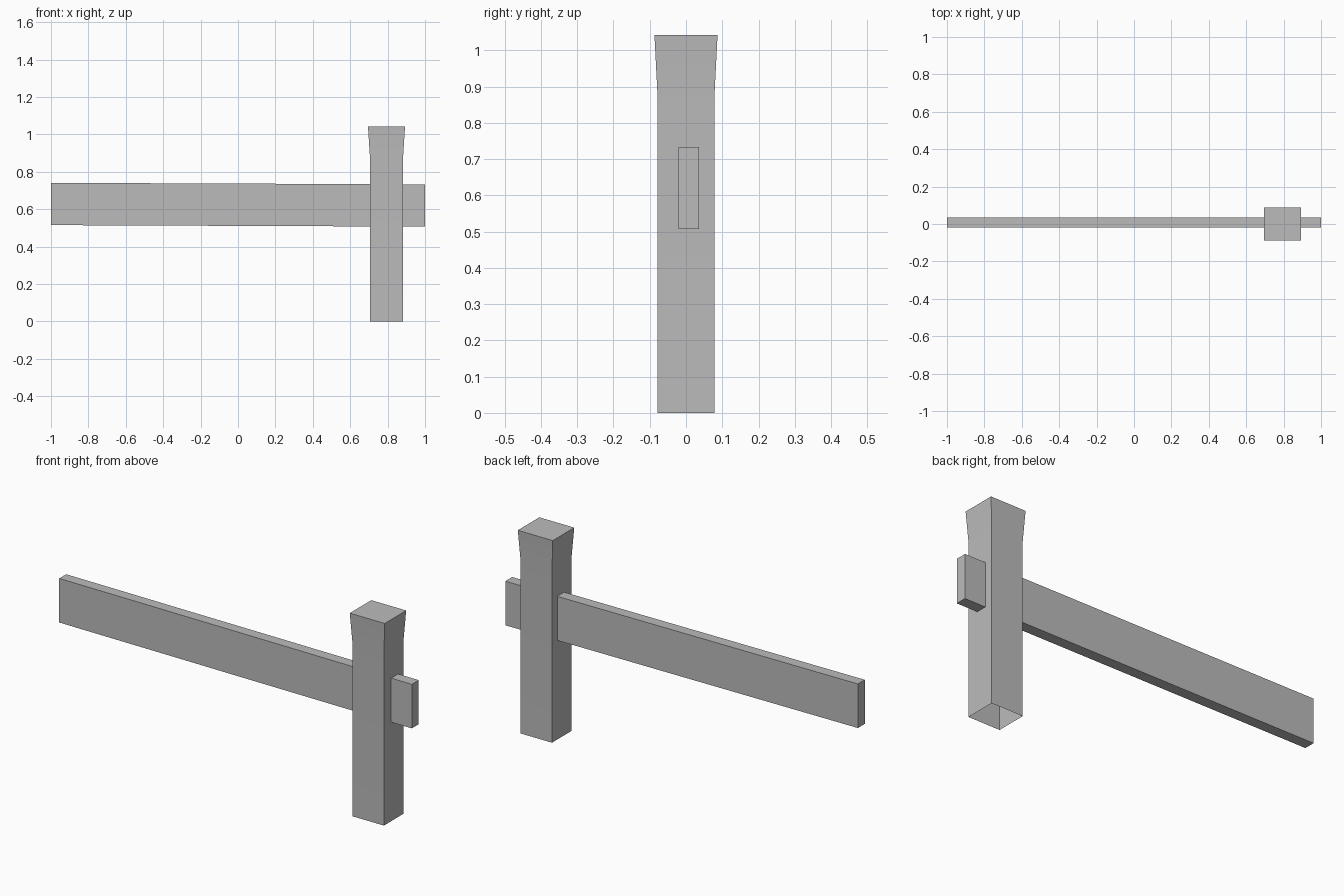
import bpy
import bmesh

cube = bpy.data.objects.get("Cube")
if cube:
    bpy.data.objects.remove(cube, do_unlink=True)

grey = bpy.data.materials.new("plain grey")
grey.use_nodes = True
colour = (0.5, 0.5, 0.5, 1)
grey.diffuse_color = colour
grey.node_tree.nodes["Principled BSDF"].inputs["Base Color"].default_value = colour


def loft(name, rings, cap_start=True):
    """Bridge a list of four-cornered rings into one part."""
    bm = bmesh.new()
    loops = [[bm.verts.new(p) for p in ring] for ring in rings]
    for a, b in zip(loops, loops[1:]):
        for i in range(4):
            j = (i + 1) % 4
            bm.faces.new((a[i], a[j], b[j], b[i]))
    if cap_start:
        bm.faces.new(loops[0][::-1])
    bm.faces.new(loops[-1])
    mesh = bpy.data.meshes.new(name)
    bm.to_mesh(mesh)
    bm.free()
    mesh.materials.append(grey)
    obj = bpy.data.objects.new(name, mesh)
    bpy.context.collection.objects.link(obj)
    bpy.ops.object.select_all(action="DESELECT")
    obj.select_set(True)
    bpy.context.view_layer.objects.active = obj
    bpy.ops.object.shade_smooth_by_angle()
    return obj


# Square post with a flared head, open underneath
def post_ring(half_x, half_y, z, x=0.794):
    return [(x + sx * half_x, sy * half_y, z)
            for sx, sy in ((-1, -1), (1, -1), (1, 1), (-1, 1))]


loft("post", [post_ring(0.089, 0.079, 0),
              post_ring(0.089, 0.079, 0.885),
              post_ring(0.099, 0.087, 1.042)], cap_start=False)


# Cross beam through the post, dropping slightly towards the post
def beam_ring(x, low, high):
    return [(x, -0.02, low), (x, 0.036, low), (x, 0.036, high), (x, -0.02, high)]


loft("cross_beam", [beam_ring(-1, 0.515, 0.741), beam_ring(1, 0.507, 0.733)])
